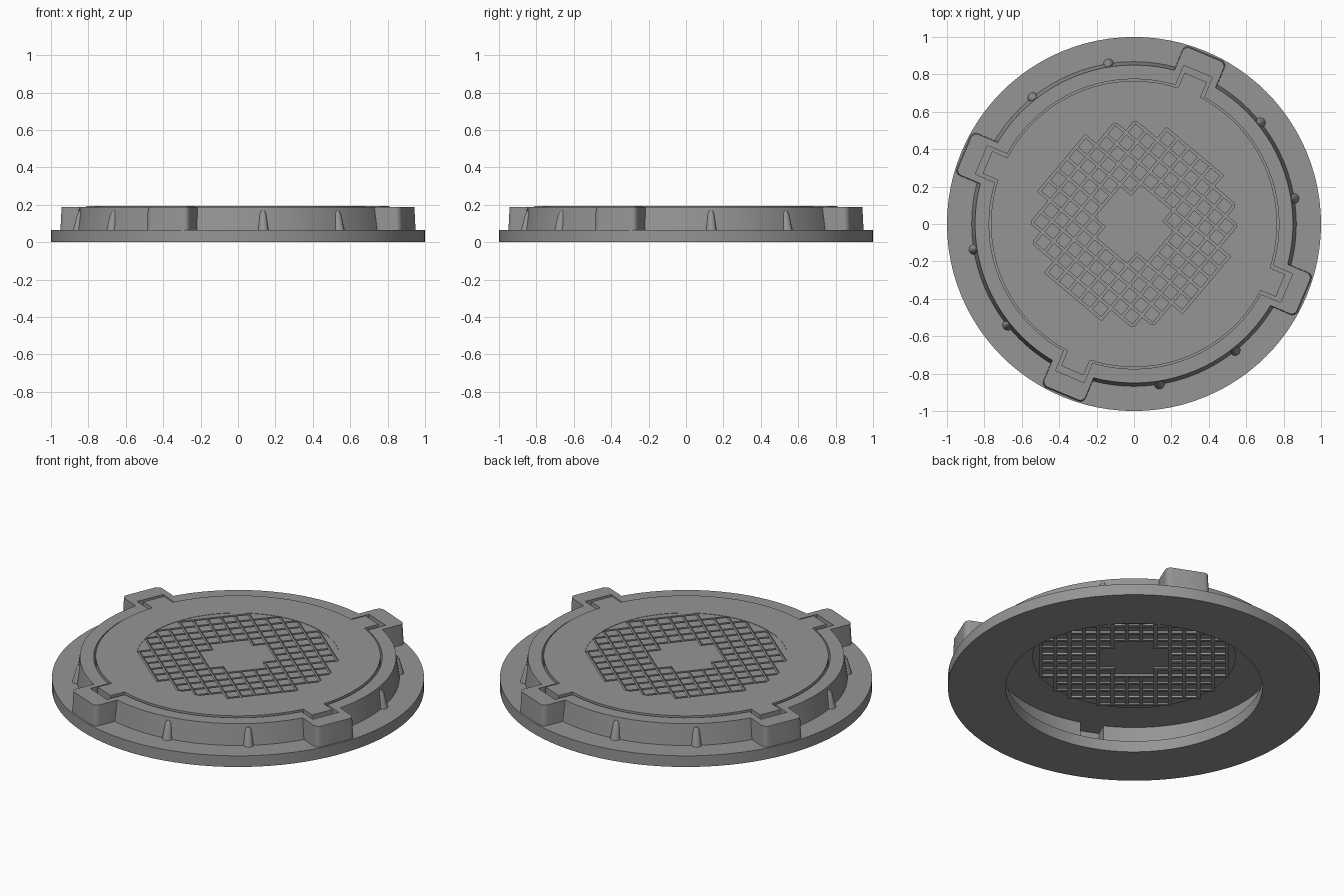
import bpy, bmesh, math
from mathutils import Matrix, Vector

if "Cube" in bpy.data.objects:
    bpy.data.objects.remove(bpy.data.objects["Cube"])

LUGS = [math.radians(67.2 + 90 * k) for k in range(4)]
SEG = 96
iron = bpy.data.materials.new("dark_iron")
iron.diffuse_color = (0.3, 0.3, 0.3, 1)
iron.use_nodes = True
iron.node_tree.nodes["Principled BSDF"].inputs["Base Color"].default_value = iron.diffuse_color


def smooth(ob, angle=30):
    bpy.ops.object.select_all(action='DESELECT')
    ob.select_set(True)
    bpy.context.view_layer.objects.active = ob
    bpy.ops.object.shade_smooth_by_angle(angle=math.radians(angle))


def obj_from_bm(name, bm, angle=30):
    bmesh.ops.recalc_face_normals(bm, faces=bm.faces)
    me = bpy.data.meshes.new(name)
    bm.to_mesh(me)
    bm.free()
    me.materials.append(iron)
    ob = bpy.data.objects.new(name, me)
    bpy.context.collection.objects.link(ob)
    smooth(ob, angle)
    return ob


def lathe(name, profile):
    bm = bmesh.new()
    rings = []
    for i in range(SEG):
        a = 2 * math.pi * i / SEG
        rings.append([bm.verts.new((r * math.cos(a), r * math.sin(a), z)) for r, z in profile])
    n = len(profile)
    for i in range(SEG):
        p, q = rings[i], rings[(i + 1) % SEG]
        for j in range(n):
            bm.faces.new((p[j], q[j], q[(j + 1) % n], p[(j + 1) % n]))
    return obj_from_bm(name, bm)


def add_box(bm, x0, x1, y0, y1, z0, z1, angle):
    m = (Matrix.Rotation(angle, 4, 'Z')
         @ Matrix.Translation(((x0 + x1) / 2, (y0 + y1) / 2, (z0 + z1) / 2))
         @ Matrix.Diagonal((x1 - x0, y1 - y0, z1 - z0, 1)))
    return bmesh.ops.create_cube(bm, size=1, matrix=m)['verts']


def boolean(ob, cutter, op):
    mod = ob.modifiers.new(op, 'BOOLEAN')
    mod.object, mod.operation, mod.solver = cutter, op, 'EXACT'
    bpy.ops.object.select_all(action='DESELECT')
    bpy.context.view_layer.objects.active = ob
    ob.select_set(True)
    bpy.ops.object.modifier_apply(modifier=mod.name)
    bpy.data.objects.remove(cutter)


# Frame: flange, sloped collar and inner seat
frame = lathe("frame", [(0.69, 0), (1, 0), (1, 0.066), (0.868, 0.066), (0.85, 0.187),
                        (0.775, 0.187), (0.775, 0.066), (0.69, 0.066)])

# Four lugs with rounded outer corners and slight taper
bm = bmesh.new()
for a in LUGS:
    old = set(bm.verts)
    verts = add_box(bm, 0.79, 0.989, -0.123, 0.123, 0.05, 0.187, 0)
    for v in verts:
        if v.co.z > 0.1:
            v.co.y *= 0.97
            if v.co.x > 0.9:
                v.co.x -= 0.006
    edges = [e for e in {e for v in verts for e in v.link_edges}
             if all(v.co.x > 0.9 for v in e.verts) and abs(e.verts[0].co.z - e.verts[1].co.z) > 0.1]
    bmesh.ops.bevel(bm, geom=edges, offset=0.03, segments=4, profile=0.5, affect='EDGES')
    new = [v for v in bm.verts if v not in old]
    bmesh.ops.rotate(bm, verts=new, matrix=Matrix.Rotation(a, 3, 'Z'))
boolean(frame, obj_from_bm("lug_helper", bm), 'UNION')

# Slots that receive the lid tabs
bm = bmesh.new()
for a in LUGS:
    add_box(bm, 0.72, 0.885, -0.083, 0.083, 0.068, 0.3, a)
boolean(frame, obj_from_bm("slot_helper", bm), 'DIFFERENCE')
smooth(frame)

# Tapered studs leaning against the collar, two per quarter
bm = bmesh.new()
for k in range(4):
    for d in (9, 38.7):
        rot = Matrix.Rotation(math.radians(d + 90 * k), 3, 'Z')
        rings = []
        for c, r, z in ((0.866, 0.029, 0.06), (0.852, 0.018, 0.15), (0.848, 0.010, 0.168)):
            rings.append([bm.verts.new(rot @ Vector(
                (c + r * math.cos(t * math.pi / 6), r * math.sin(t * math.pi / 6), z)))
                for t in range(12)])
        for p, q in zip(rings, rings[1:]):
            for t in range(12):
                bm.faces.new((p[t], p[(t + 1) % 12], q[(t + 1) % 12], q[t]))
        bm.faces.new(rings[0][::-1])
        bm.faces.new(rings[-1])
obj_from_bm("collar_studs", bm, 40)

# Lid: thin hollow plate with four tabs and a skirt, open in the middle
outline = []
R, TAB, W = 0.765, 0.85, 0.065
half = math.asin(W / R)
for a in LUGS:
    for r, y in ((math.sqrt(R * R - W * W), -W), (TAB, -W), (TAB, W)):
        outline.append(Matrix.Rotation(a, 2) @ Vector((r, y)))
    for i in range(25):
        t = a + half + (math.pi / 2 - 2 * half) * i / 25
        outline.append(Vector((R * math.cos(t), R * math.sin(t))))
dish = [p.normalized() * 0.545 for p in outline]
TOP, DISH = 0.194, 0.192
bm = bmesh.new()
loops = [[bm.verts.new((p.x, p.y, z)) for p in pts]
         for pts, z in ((outline, 0.07), (outline, TOP), (dish, TOP), (dish, DISH - 0.001))]
n = len(outline)
for p, q in zip(loops, loops[1:]):
    for i in range(n):
        bm.faces.new((p[i], p[(i + 1) % n], q[(i + 1) % n], q[i]))
obj_from_bm("lid", bm)

# Tread plate: thin disc in the middle of the lid
bm = bmesh.new()
bmesh.ops.create_cone(bm, cap_ends=True, segments=SEG, radius1=0.546, radius2=0.546,
                      depth=0.003, matrix=Matrix.Translation((0, 0, DISH - 0.0015)))
tread = obj_from_bm("tread_plate", bm)
S = 0.077


def grid_bars(turn, width, z0, z1, extra):
    """Parallel bars ending on whole cells, leaving a stepped blank in the middle."""
    bm = bmesh.new()
    for k in range(14):
        u = (k - 6.5) * S
        v = (math.floor(math.sqrt(0.548 ** 2 - u * u) / S - 0.5) + 0.5) * S + extra
        step = abs(k - 6.5)
        hole = {0.5: 2.5, 1.5: 1.5}.get(step, 0) * S - extra
        if step == 1.5:
            hole += 0.0
        for v0, v1 in ([(-v, -hole), (hole, v)] if step < 2 else [(-v, v)]):
            add_box(bm, v0, v1, u - width, u + width, z0, z1, math.radians(turn))
    return obj_from_bm("groove_helper", bm)


# Grooves: channels hang below the plate and are then cut open from above
for turn in (50, 140):
    boolean(tread, grid_bars(turn, 0.0095, 0.179, 0.1905, 0.0095), 'UNION')
for turn in (50, 140):
    boolean(tread, grid_bars(turn, 0.007, 0.1815, 0.25, 0.007), 'DIFFERENCE')
smooth(tread)
